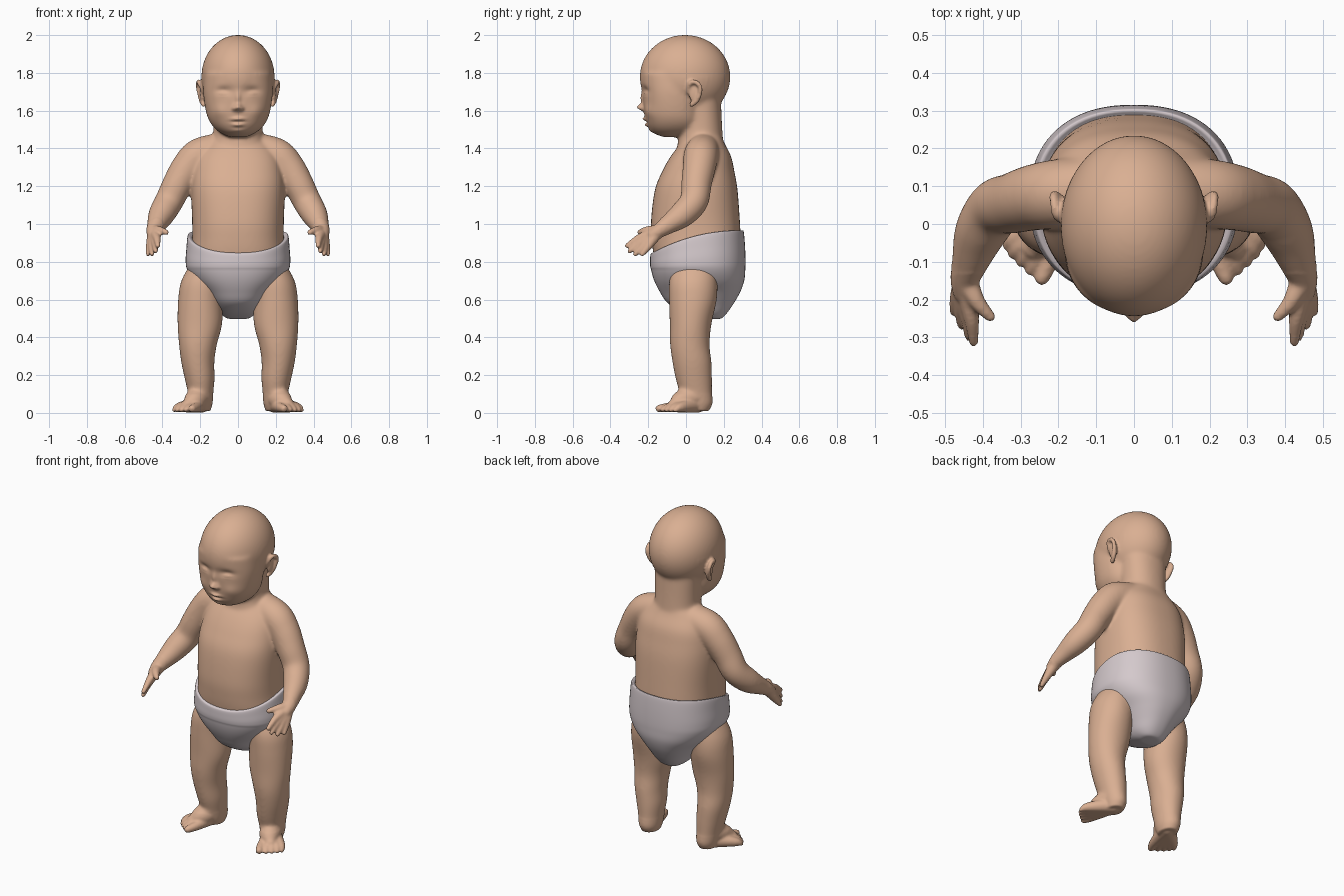
import bpy, bmesh, math
from mathutils import Vector, Matrix


def material(name, rgb):
    m = bpy.data.materials.new(name)
    m.diffuse_color = (*rgb, 1)
    return m


SKIN = material("skin", (0.70, 0.43, 0.29))
CLOTH = material("pale cloth", (0.66, 0.585, 0.605))


def spline(pts, n):
    """Catmull-Rom through tuples of any length."""
    p = [pts[0]] + list(pts) + [pts[-1]]
    out = []
    for i in range(1, len(p) - 2):
        for k in range(n):
            t = k / n
            out.append(tuple(0.5 * (2 * b + (c - a) * t + (2 * a - 5 * b + 4 * c - d) * t * t
                                    + (3 * b - a - 3 * c + d) * t ** 3)
                             for a, b, c, d in zip(p[i - 1], p[i], p[i + 1], p[i + 2])))
    return out + [tuple(pts[-1])]


def skin_rings(bm, rings):
    vs = [[bm.verts.new(co) for co in r] for r in rings]
    for a, b in zip(vs, vs[1:]):
        for i in range(len(a)):
            j = (i + 1) % len(a)
            bm.faces.new((a[i], a[j], b[j], b[i]))
    bm.faces.new(vs[0])
    bm.faces.new(vs[-1])


def loft(bm, rows, cx=None, e=2.2, n=6, seg=48):
    """Stack of level rounded sections: rows of (z, front y, back y, half width[, centre x])."""
    rings = []
    for row in spline(rows, n):
        z, f, b, w = row[:4]
        x0 = row[4] * cx if cx else 0
        ring = []
        for i in range(seg):
            a = 2 * math.pi * i / seg
            c, s = math.cos(a), math.sin(a)
            ring.append((x0 + w * math.copysign(abs(c) ** (2 / e), c),
                         (f + b) / 2 + (b - f) / 2 * math.copysign(abs(s) ** (2 / e), s), z))
        rings.append(ring)
    skin_rings(bm, rings)


def tube(bm, pts, side=1, n=6, seg=20):
    """Round limb along points (x, y, z, radius) with domed ends."""
    path = [(Vector((p[0] * side, p[1], p[2])), p[3]) for p in spline(pts, n)]
    d0 = (path[1][0] - path[0][0]).normalized()
    d1 = (path[-1][0] - path[-2][0]).normalized()
    dome = [math.radians(a) for a in (80, 60, 40, 20)]
    c0, r0 = path[0]
    c1, r1 = path[-1]
    full = ([(c0 - d0 * r0 * math.sin(a), r0 * math.cos(a)) for a in dome] + path
            + [(c1 + d1 * r1 * math.sin(a), r1 * math.cos(a)) for a in reversed(dome)])
    rings, u = [], d0.orthogonal().normalized()
    for i, (c, r) in enumerate(full):
        d = (full[min(i + 1, len(full) - 1)][0] - full[max(i - 1, 0)][0]).normalized()
        u = (u - d * u.dot(d)).normalized()
        v = d.cross(u)
        rings.append([c + (u * math.cos(2 * math.pi * k / seg) + v * math.sin(2 * math.pi * k / seg)) * r
                      for k in range(seg)])
    skin_rings(bm, rings)


def ball(bm, c, r):
    bmesh.ops.create_uvsphere(bm, u_segments=48, v_segments=32, radius=1,
                              matrix=Matrix.Translation(c) @ Matrix.Diagonal((*r, 1)))


def to_object(bm, name, mat):
    bmesh.ops.recalc_face_normals(bm, faces=bm.faces[:])
    me = bpy.data.meshes.new(name)
    bm.to_mesh(me)
    bm.free()
    me.materials.append(mat)
    me.shade_smooth()
    ob = bpy.data.objects.new(name, me)
    bpy.context.collection.objects.link(ob)
    return ob


bm = bmesh.new()

# head: cranium, face and neck
ball(bm, (0, -0.005, 1.779), (0.194, 0.24, 0.222))
loft(bm, [(1.80, -.240, .10, .178), (1.70, -.232, .10, .184), (1.60, -.223, .10, .171),
          (1.545, -.213, .10, .152), (1.505, -.195, .08, .122), (1.478, -.165, .05, .085),
          (1.46, -.12, .0, .045)])
loft(bm, [(1.66, -.03, .185, .135), (1.54, -.035, .19, .130), (1.46, -.04, .195, .132),
          (1.40, -.045, .20, .15), (1.30, -.03, .20, .16)])

# torso
loft(bm, [(1.475, .02, .185, .11), (1.43, -.025, .203, .165), (1.36, -.08, .238, .215),
          (1.28, -.125, .256, .238), (1.18, -.165, .273, .248), (1.02, -.185, .285, .243),
          (.92, -.182, .29, .243), (.84, -.172, .29, .248), (.74, -.15, .28, .235),
          (.64, -.10, .25, .16), (.56, -.03, .20, .07)], e=2.4)

FINGERS = [((.430, -.245, .927), (.424, -.312, .885)), ((.440, -.236, .905), (.436, -.298, .856)),
           ((.455, -.220, .890), (.456, -.268, .840)), ((.467, -.198, .884), (.476, -.232, .840))]
TOES = [((.222, -.085), (.243, -.142), .020), ((.252, -.078), (.275, -.122), .014),
        ((.275, -.065), (.300, -.102), .013), ((.295, -.048), (.322, -.080), .013),
        ((.308, -.028), (.338, -.056), .012)]
for s in (1, -1):
    # arm
    tube(bm, [(.08, .095, 1.40, .085), (.20, .08, 1.365, .092), (.265, .07, 1.30, .088),
              (.32, .055, 1.21, .081), (.365, .042, 1.12, .076), (.405, -.02, 1.05, .070),
              (.43, -.09, 1.0, .053), (.446, -.14, .965, .040), (.447, -.175, .942, .034)], s)
    # hand
    for k, t in FINGERS:
        tube(bm, [(.447, -.15, .955, .032), (*k, .021), (*t, .0125)], s)
    tube(bm, [(.442, -.15, .965, .030), (.415, -.205, .966, .022), (.380, -.245, .956, .0145)], s)
    # leg
    loft(bm, [(.80, -.06, .15, .08, .165), (.70, -.088, .165, .112, .188), (.60, -.090, .163, .118, .199),
              (.47, -.086, .135, .118, .202), (.36, -.084, .125, .100, .212), (.27, -.072, .135, .088, .213),
              (.18, -.055, .138, .079, .203), (.11, -.035, .138, .068, .198), (.05, -.02, .140, .060, .195),
              (.01, .0, .12, .048, .195)], cx=s, e=2.05)
    # foot
    tube(bm, [(.20, .05, .09, .065), (.23, -.02, .065, .058), (.262, -.06, .040, .036)], s)
    for k, t, r in TOES:
        tube(bm, [(.195, .06, .045, .045), (*k, .030, .027), (*t, r + .003, r)], s)
    # ear
    ball(bm, (.188 * s, .045, 1.695), (.015, .03, .055))
    tube(bm, [(.183, .012, 1.70, .010), (.203, .02, 1.742, .012), (.210, .048, 1.752, .012),
              (.212, .074, 1.728, .012), (.204, .073, 1.69, .012), (.193, .055, 1.652, .013),
              (.182, .030, 1.632, .013)], s)

# fuse all skin parts into one surface
raw = to_object(bm, "raw_parts", SKIN)
mod = raw.modifiers.new("fuse", "REMESH")
mod.mode = "VOXEL"
mod.voxel_size = 0.007
fused = bpy.data.meshes.new_from_object(raw.evaluated_get(bpy.context.evaluated_depsgraph_get()))
bpy.data.objects.remove(raw)
bm = bmesh.new()
bm.from_mesh(fused)


def fine(c):
    """True on hands, feet and ears, which must keep their detail."""
    return (c.z < .10 or (abs(c.x) > .34 and c.y < -.13)
            or (abs(c.x) > .165 and 1.6 < c.z < 1.78 and c.y > -.02))


broad = [v for v in bm.verts if not fine(v.co)]
for verts, times in ((bm.verts[:], 2), (broad, 14)):
    for _ in range(times):
        bmesh.ops.smooth_vert(bm, verts=verts, factor=0.5, use_axis_x=True, use_axis_y=True, use_axis_z=True)

# face relief: (x, z, x spread, z spread, push in y)
RELIEF = [(.075, 1.705, .040, .022, .015), (.078, 1.690, .024, .013, -.008), (.078, 1.683, .026, .004, .003),
          (0, 1.618, .020, .018, -.034), (.021, 1.610, .011, .010, -.012), (0, 1.665, .014, .032, -.012),
          (0, 1.556, .030, .009, -.016), (0, 1.524, .026, .009, -.014), (0, 1.541, .036, .004, .006),
          (0, 1.493, .040, .014, -.008), (.10, 1.595, .040, .035, -.008)]
for v in bm.verts:
    c = v.co
    if c.z > 1.44 and c.y < -.10:
        fade = min(1, (-.10 - c.y) / .06)
        c.y += fade * sum(a * math.exp(-((abs(c.x) - x) / sx) ** 2 - ((c.z - z) / sz) ** 2)
                          for x, z, sx, sz, a in RELIEF)
    c.z = max(c.z, 0)
to_object(bm, "body", SKIN)

# diaper: closed shell round the hips with a rim that dips at the front
bm = bmesh.new()
loft(bm, [(.95, -.14, .25, .215), (.972, -.168, .285, .245), (.982, -.182, .299, .260), (.97, -.188, .306, .268),
          (.90, -.190, .312, .273), (.82, -.190, .315, .277), (.76, -.185, .314, .270),
          (.70, -.168, .308, .235), (.64, -.138, .287, .180), (.58, -.095, .253, .135),
          (.53, -.01, .218, .098), (.502, .08, .19, .06), (.497, .11, .165, .025)], e=2.3, seg=80)
for v in bm.verts:
    c = v.co
    if c.z > .76:
        t = min(1, max(0, (c.y + .19) / .5))
        top = .84 + .125 * (1 - (1 - t) ** 2.2)
        c.z = .76 + (c.z - .76) * (top - .76) / .22
to_object(bm, "diaper", CLOTH)
